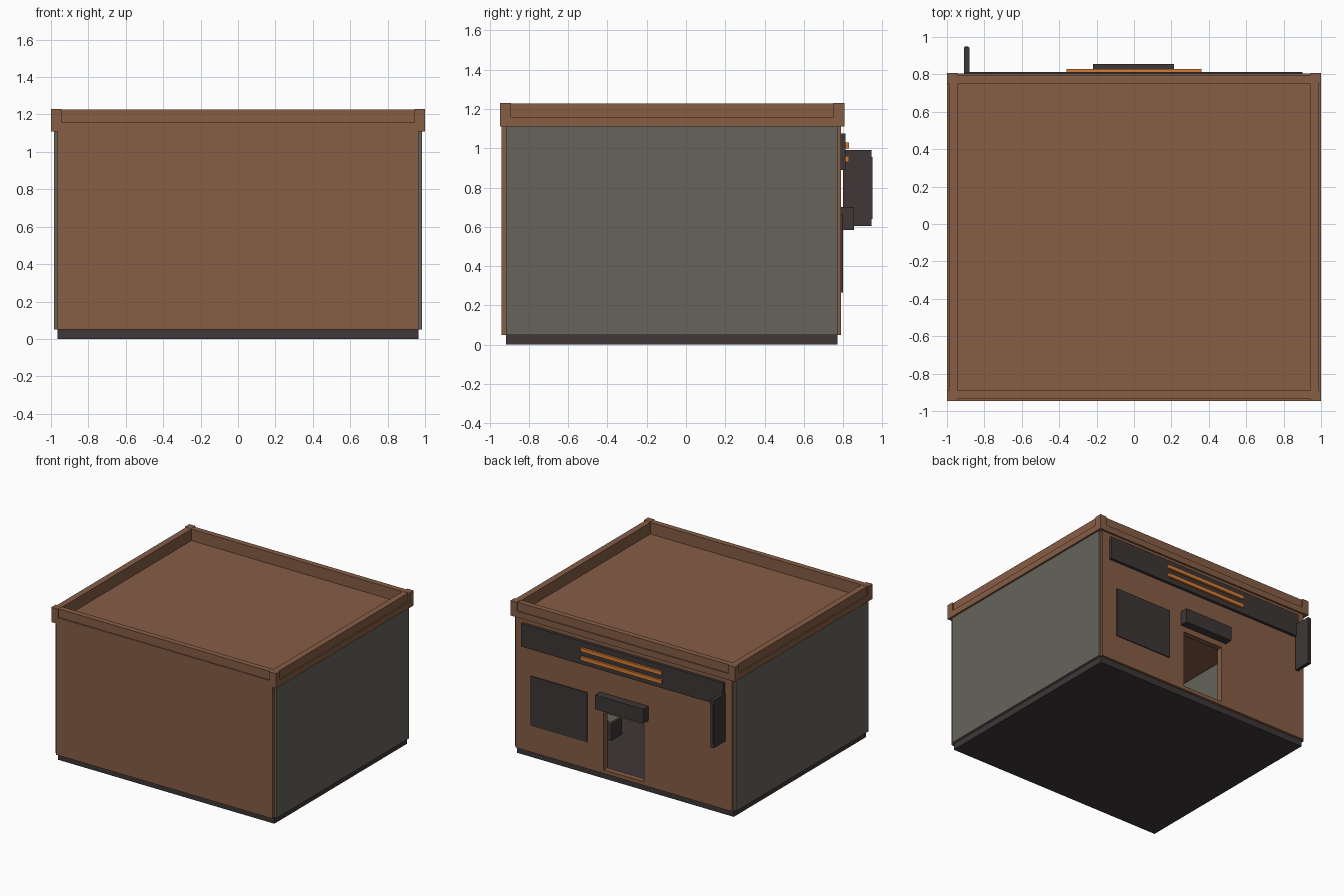
import bpy, bmesh

if "Cube" in bpy.data.objects:
    bpy.data.objects.remove(bpy.data.objects["Cube"])


def srgb(r, g, b):
    def lin(c):
        c /= 255
        return c / 12.92 if c <= 0.04045 else ((c + 0.055) / 1.055) ** 2.4
    return (lin(r), lin(g), lin(b), 1)


def material(name, rgb):
    m = bpy.data.materials.new(name)
    m.diffuse_color = srgb(*rgb)
    m.use_nodes = True
    m.node_tree.nodes["Principled BSDF"].inputs["Base Color"].default_value = m.diffuse_color
    return m


BROWN = material("brown_brick", (134, 93, 69))
GREY = material("grey_plaster", (102, 100, 91))
DARK = material("dark_trim", (62, 55, 55))
ORANGE = material("orange_sign", (214, 124, 50))


def boxes(name, mat, *bounds):
    """One object made of axis-aligned boxes (x0, x1, y0, y1, z0, z1)."""
    bm = bmesh.new()
    for x0, x1, y0, y1, z0, z1 in bounds:
        vs = bmesh.ops.create_cube(bm, size=1)["verts"]
        for v in vs:
            v.co = ((x0 + x1) / 2 + v.co.x * (x1 - x0),
                    (y0 + y1) / 2 + v.co.y * (y1 - y0),
                    (z0 + z1) / 2 + v.co.z * (z1 - z0))
    me = bpy.data.meshes.new(name)
    bm.to_mesh(me)
    bm.free()
    me.materials.append(mat)
    ob = bpy.data.objects.new(name, me)
    bpy.context.collection.objects.link(ob)
    return ob


def ring(name, mat, outer, inner, z0, z1):
    """Rectangular frame between two (x, y0, y1) outlines, symmetric in x."""
    (X, Y0, Y1), (x, y0, y1) = outer, inner
    corners = [[(-X, Y0), (X, Y0), (X, Y1), (-X, Y1)],
               [(-x, y0), (x, y0), (x, y1), (-x, y1)]]
    bm = bmesh.new()
    o0, i0, o1, i1 = [[bm.verts.new((*p, z)) for p in c]
                      for z in (z0, z1) for c in corners]
    for k in range(4):
        n = (k + 1) % 4
        for a, b in ((o0, o1), (o1, i1), (i1, i0), (i0, o0)):
            bm.faces.new((a[k], a[n], b[n], b[k]))
    me = bpy.data.meshes.new(name)
    bm.to_mesh(me)
    bm.free()
    me.materials.append(mat)
    ob = bpy.data.objects.new(name, me)
    bpy.context.collection.objects.link(ob)
    return ob


# Base and walls
boxes("plinth_floor", DARK, (-.965, .965, -.915, .77, 0, .05))
boxes("front_wall", BROWN, (-.965, .965, -.94, -.9, .05, 1.115))
for s, side in ((-1, "left"), (1, "right")):
    xs = sorted((s * .945, s * .985))
    boxes(side + "_wall", GREY, (*xs, -.915, .77, .05, 1.115))

# Shop front wall with the doorway cut out
shop = boxes("shop_front_wall", BROWN, (-.965, .965, .745, .79, .05, 1.115))
cutter = boxes("doorway_cutter", BROWN, (-.18, .18, .6, .9, .08, .54))
cutter.hide_render = True
mod = shop.modifiers.new("doorway", "BOOLEAN")
mod.operation, mod.solver, mod.object = "DIFFERENCE", "EXACT", cutter
bpy.context.view_layer.objects.active = shop
bpy.ops.object.modifier_apply(modifier=mod.name)
bpy.data.objects.remove(cutter)

# Roof and parapet with corner posts
boxes("roof", BROWN, (-.96, .96, -.91, .77, 1.112, 1.135))
INNER = (.94, -.89, .75)
ring("cornice", BROWN, (1, -.945, .805), INNER, 1.11, 1.16)
ring("parapet", BROWN, (.99, -.935, .795), INNER, 1.16, 1.228)
boxes("parapet_posts", BROWN,
      *[(*sorted((s * .943, s)), *ys, 1.112, 1.23)
        for s in (-1, 1) for ys in ((-.946, -.891), (.752, .807))])

# Shop front details
boxes("sign_band", DARK, (-.9, .9, .785, .813, .89, 1.075))
boxes("sign_bars", ORANGE, *[(-.36, .36, .81, .829, z, z + .03) for z in (.93, 1.0)])
boxes("window", DARK, (.325, .83, .788, .798, .265, .665))
boxes("door_canopy", DARK, (-.22, .213, .785, .855, .585, .70))

# Hanging sign at the corner
boxes("hanging_sign", DARK, (-.91, -.88, .8, .945, .605, .99),
      (-.906, -.884, .94, .95, .64, .955))

# Counter inside
boxes("counter", DARK, (.46, .72, .16, .29, .05, .19))
boxes("counter_top", GREY, (.46, .72, .16, .29, .19, .2))
